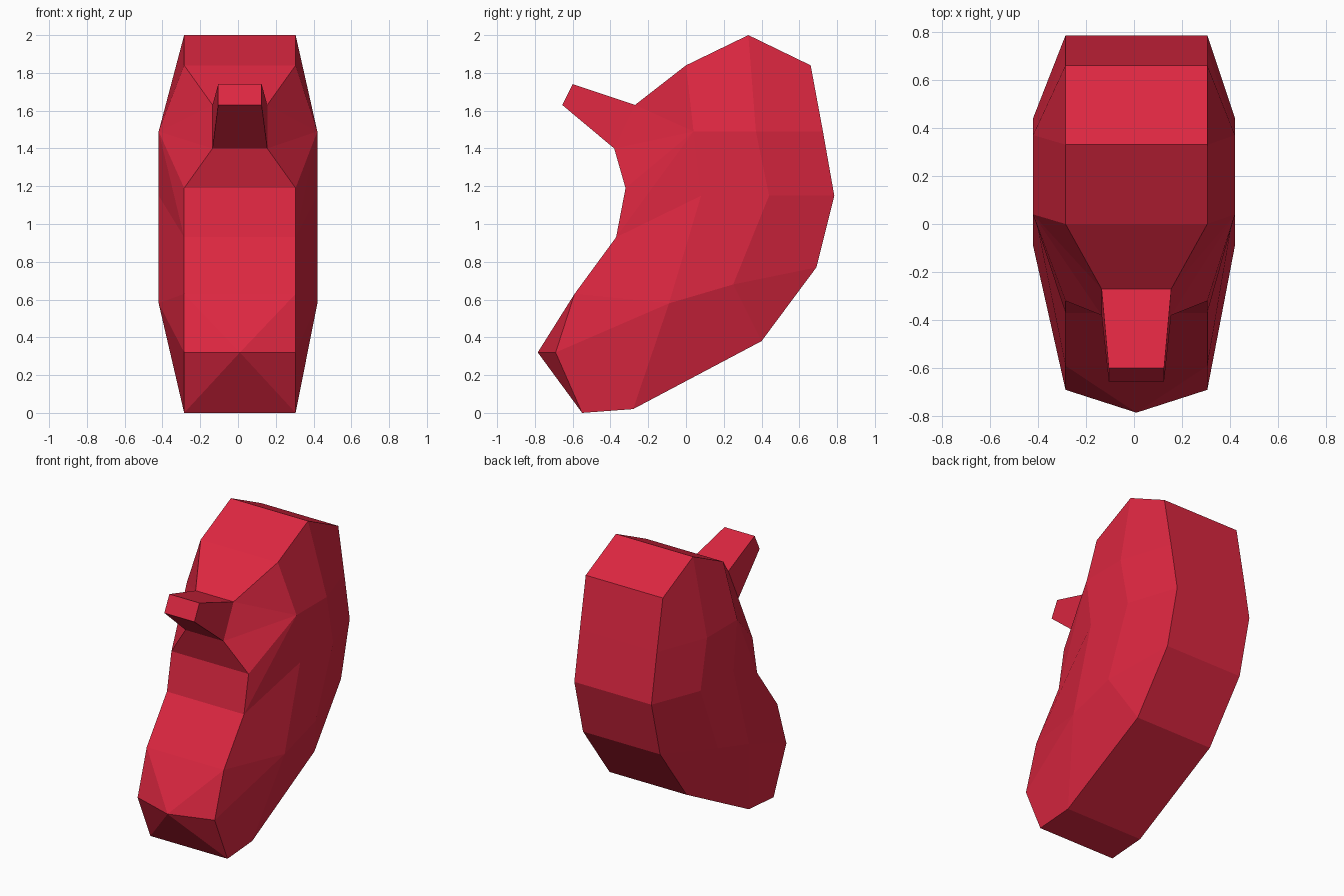
import bpy, bmesh

cube = bpy.data.objects.get("Cube")
if cube:
    bpy.data.objects.remove(cube, do_unlink=True)

red = bpy.data.materials.new("crimson red")
red.use_nodes = True
color = (0.72, 0.02, 0.052, 1)
red.diffuse_color = color
red.node_tree.nodes["Principled BSDF"].inputs["Base Color"].default_value = color

MID = 0.01      # centre line of the rim
WIDE = 0.295    # half width of the rim
NECK = 0.145    # half width where the stub grows out
BULGE = 0.42    # half width of the bulging flanks

# Side outline (y, z), from the bottom front round the back to the front tip
rim = [(-.55, 0), (-.28, .02), (.40, .38), (.69, .77), (.785, 1.15),
       (.725, 1.49), (.66, 1.84), (.33, 2), (0, 1.84), (-.27, 1.63),
       (-.38, 1.40), (-.32, 1.19), (-.37, .93), (-.59, .63), (-.69, .32)]
neck = (9, 10)
# Flank points on the widest part of each side
flank = {"a": (-.09, .58), "f": (.08, 1.15), "b": (.04, 1.49),
         "c": (.37, 1.49), "d": (.44, 1.15), "e": (.25, .68)}
flank_faces = [("a", 1, 2, "e"), ("e", 2, 3), ("e", 3, 4, "d"), ("d", 4, 5, "c"),
               ("c", 5, 6, 7), ("b", "c", 7, 8), ("b", 8, 9), ("b", 9, 10),
               ("b", 10, 11), ("b", 11, 12), ("b", 12, "f"), ("f", 12, 13, "a"),
               ("a", 13, 14), ("a", 14, 0, 1), ("f", "a", "e", "d"), ("b", "f", "d", "c")]

bm = bmesh.new()
sides = []
for s in (-1, 1):
    v = {}
    for i, (y, z) in enumerate(rim):
        v[i] = bm.verts.new((MID + s * (NECK if i in neck else WIDE), y, z))
    for k, (y, z) in flank.items():
        v[k] = bm.verts.new((s * BULGE, y, z))
    for f in flank_faces:
        bm.faces.new([v[k] for k in f])
    sides.append(v)
left, right = sides

# Band round the rim, with the stub base left open
for i in range(len(rim) - 2):
    if i != neck[0]:
        bm.faces.new((left[i], left[i + 1], right[i + 1], right[i]))

# Pointed front tip
tip = bm.verts.new((MID, -.785, .32))
for pair in ((13, 14), (14, 0)):
    for v in sides:
        bm.faces.new((v[pair[0]], v[pair[1]], tip))
for i in (13, 0):
    bm.faces.new((left[i], right[i], tip))

# Tapered stub
base = [left[9], right[9], right[10], left[10]]
end = [bm.verts.new((MID + s * .115, y, z))
       for s, y, z in ((-1, -.60, 1.74), (1, -.60, 1.74), (1, -.655, 1.63), (-1, -.655, 1.63))]
for i in range(4):
    j = (i + 1) % 4
    bm.faces.new((base[i], base[j], end[j], end[i]))
bm.faces.new(end)

bmesh.ops.recalc_face_normals(bm, faces=bm.faces)
mesh = bpy.data.meshes.new("curved_body")
bm.to_mesh(mesh)
bm.free()
mesh.materials.append(red)
bpy.context.collection.objects.link(bpy.data.objects.new("curved_body_with_stub", mesh))
